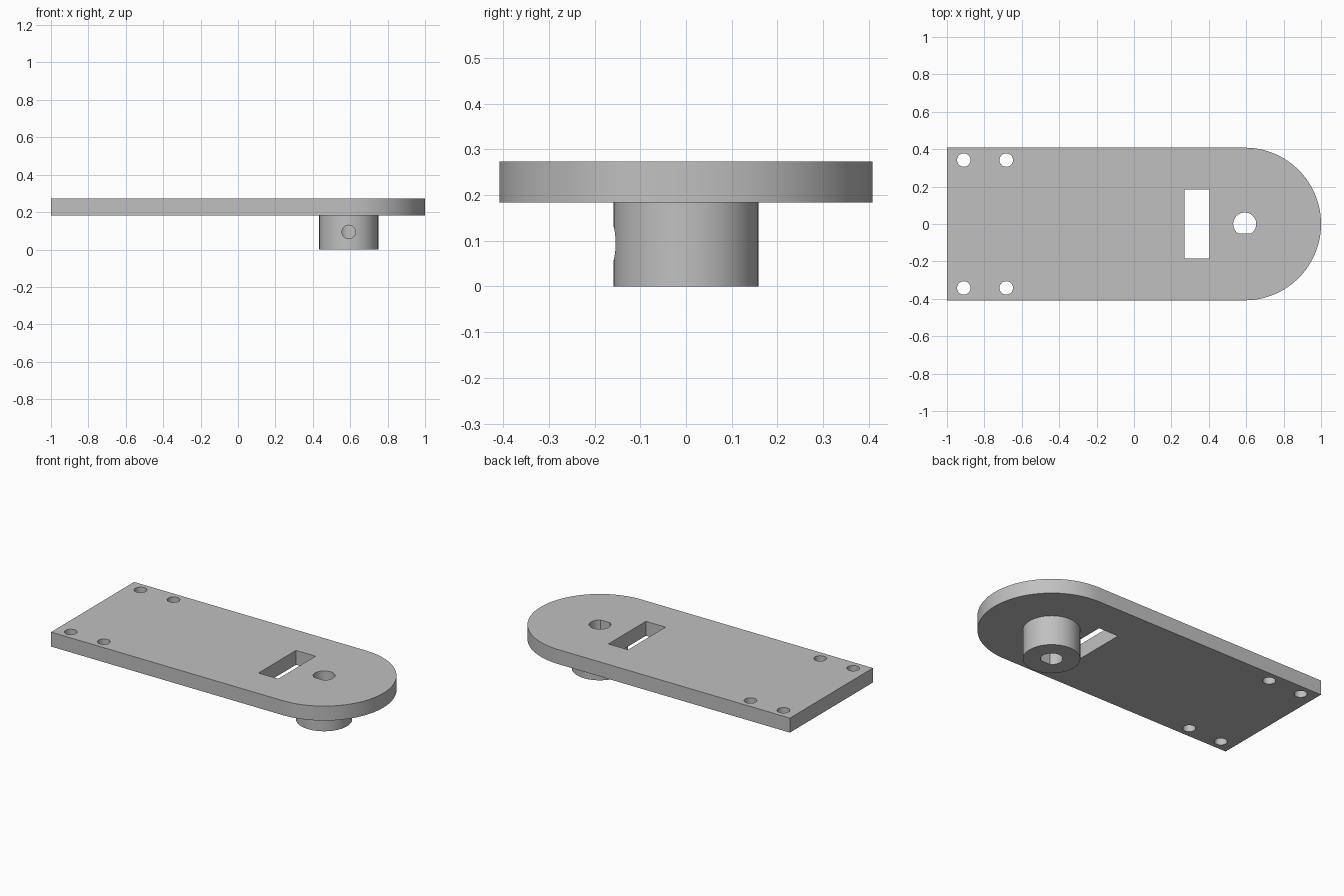
import bpy, bmesh, math
from mathutils import Matrix

if "Cube" in bpy.data.objects:
    bpy.data.objects.remove(bpy.data.objects["Cube"])

TOP, UNDER = 0.273, 0.183      # plate heights
HALF = 0.408                   # half width and end radius
HUB_X, HUB_R = 0.592, 0.158
BORE_R, FLAT_Y = 0.0615, -0.052
SCREW_Z = 0.094

grey = bpy.data.materials.new("plain grey")
grey.use_nodes = True
colour = (0.53, 0.53, 0.53, 1)
grey.diffuse_color = colour
grey.node_tree.nodes["Principled BSDF"].inputs["Base Color"].default_value = colour


def arc(cx, cy, r, start, end, steps):
    """Points along an arc, angles in radians."""
    return [(cx + r * math.cos(start + (end - start) * i / steps),
             cy + r * math.sin(start + (end - start) * i / steps))
            for i in range(steps + 1)]


def circle(cx, cy, r, steps=48):
    return arc(cx, cy, r, 0, math.tau, steps)[:-1]


def prism(name, outline, low, high):
    """Extrude a flat outline from one height to another."""
    bm = bmesh.new()
    face = bm.faces.new([bm.verts.new((x, y, low)) for x, y in outline])
    grown = bmesh.ops.extrude_face_region(bm, geom=[face])["geom"]
    verts = [g for g in grown if isinstance(g, bmesh.types.BMVert)]
    bmesh.ops.translate(bm, verts=verts, vec=(0, 0, high - low))
    bmesh.ops.recalc_face_normals(bm, faces=bm.faces)
    mesh = bpy.data.meshes.new(name)
    bm.to_mesh(mesh)
    bm.free()
    mesh.materials.append(grey)
    obj = bpy.data.objects.new(name, mesh)
    bpy.context.collection.objects.link(obj)
    return obj


def combine(target, tool, operation):
    """Apply a boolean, then discard the tool."""
    tool.hide_render = True
    mod = target.modifiers.new(operation.lower(), "BOOLEAN")
    mod.operation, mod.solver, mod.object = operation, "EXACT", tool
    bpy.context.view_layer.objects.active = target
    bpy.ops.object.modifier_apply(modifier=mod.name)
    bpy.data.objects.remove(tool)


# Plate with one rounded end
outline = [(-1, HALF), (-1, -HALF)] + arc(HUB_X, 0, HALF, -math.pi / 2, math.pi / 2, 64)
arm = prism("mounting_arm", outline, UNDER, TOP)

# Hub under the rounded end, sunk into the plate
combine(arm, prism("hub", circle(HUB_X, 0, HUB_R, 64), 0, UNDER + 0.04), "UNION")

# D-shaped shaft bore with its flat towards the front
a = math.asin(FLAT_Y / BORE_R)
bore = arc(HUB_X, 0, BORE_R, a, math.pi - a, 48)
combine(arm, prism("shaft_bore", bore, -0.1, 0.4), "DIFFERENCE")

# Rectangular slot
slot = [(0.27, -0.184), (0.405, -0.184), (0.405, 0.184), (0.27, 0.184)]
combine(arm, prism("slot", slot, 0.1, 0.4), "DIFFERENCE")

# Four mounting holes at the square end
for x in (-0.91, -0.683):
    for y in (-0.342, 0.342):
        combine(arm, prism("mounting_hole", circle(x, y, 0.036), 0.1, 0.4), "DIFFERENCE")

# Set screw hole from the front of the hub into the bore
screw = prism("screw_hole", circle(0, 0, 0.036), 0, 0.25)
screw.data.transform(Matrix.Translation((HUB_X, 0, SCREW_Z)) @ Matrix.Rotation(math.pi / 2, 4, "X"))
combine(arm, screw, "DIFFERENCE")

# Smooth round walls, crisp edges
bpy.ops.object.select_all(action="DESELECT")
arm.select_set(True)
bpy.context.view_layer.objects.active = arm
bpy.ops.object.shade_smooth_by_angle(angle=math.radians(30))
